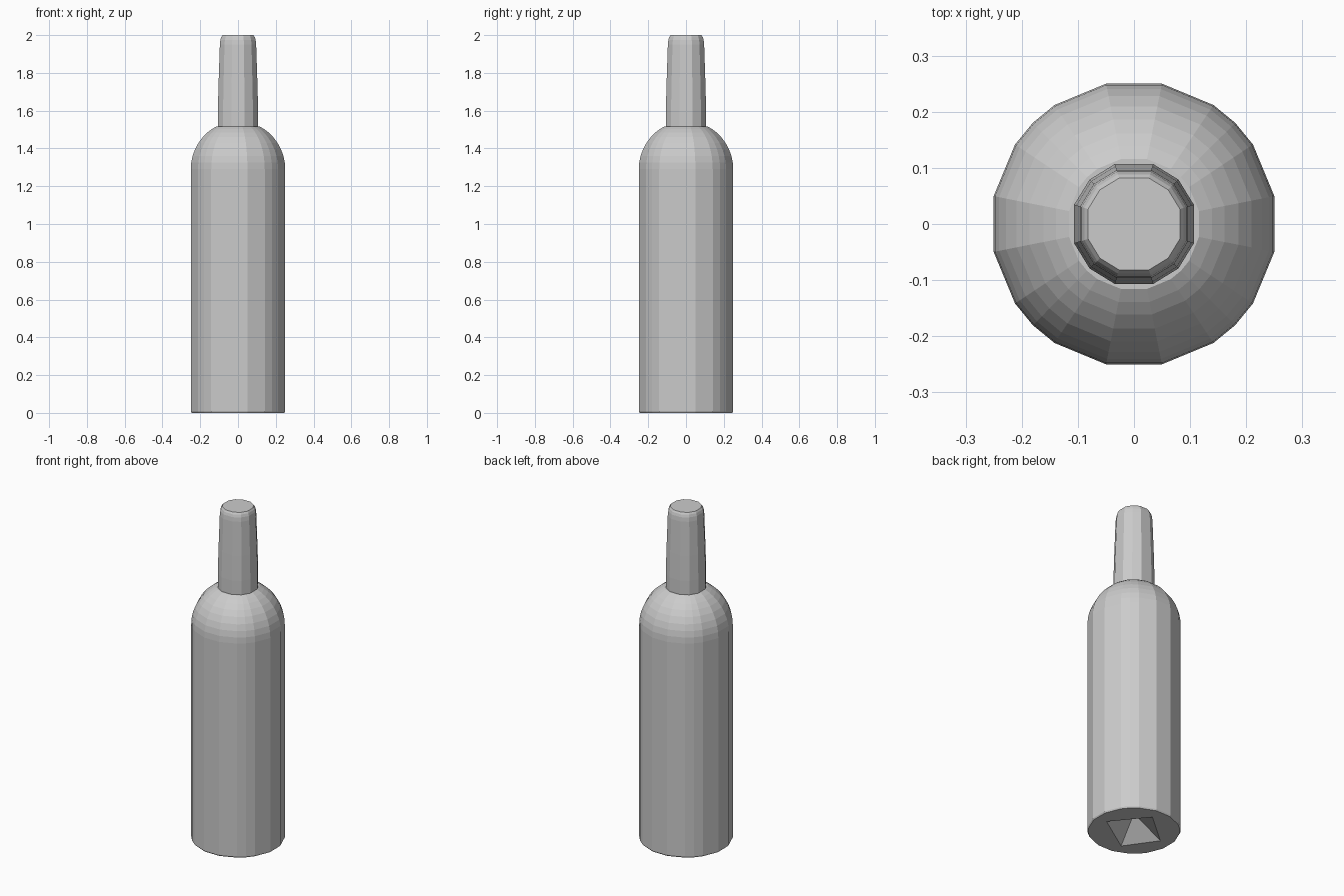
import bpy
import bmesh
from math import sin, cos, radians, sqrt

cube = bpy.data.objects.get("Cube")
if cube:
    bpy.data.objects.remove(cube, do_unlink=True)

grey = bpy.data.materials.new("bottle grey")
grey.use_nodes = True
colour = (0.6, 0.6, 0.6, 1)
grey.diffuse_color = colour
grey.node_tree.nodes["Principled BSDF"].inputs["Base Color"].default_value = colour


def lathe(bm, profile, quadrant):
    """Sweep (radius, z) points round z, repeating one quadrant of angles."""
    angles = [radians(a + 90 * q) for q in range(4) for a in quadrant]
    rings = [[bm.verts.new((r * cos(a), r * sin(a), z)) for a in angles]
             for r, z in profile]
    n = len(angles)
    for low, high in zip(rings, rings[1:]):
        for i in range(n):
            j = (i + 1) % n
            bm.faces.new((low[i], low[j], high[j], high[i]))
    return rings


def loop_edges(bm, ring):
    pairs = zip(ring, ring[1:] + ring[:1])
    return [bm.edges.get(p) or bm.edges.new(p) for p in pairs]


def finish(bm, name):
    bmesh.ops.recalc_face_normals(bm, faces=bm.faces)
    mesh = bpy.data.meshes.new(name)
    bm.to_mesh(mesh)
    bm.free()
    mesh.materials.append(grey)
    obj = bpy.data.objects.new(name, mesh)
    bpy.context.collection.objects.link(obj)
    return obj


# Body: straight faceted wall, then a domed shoulder
R, DOME = 0.255, 1.29
bm = bmesh.new()
heights = [0.035, 0.07, 0.105, 0.14, 0.17, 0.195, 0.212, 0.226]
profile = [(0.25, 0), (R, 0.008), (R, DOME)]
profile += [(sqrt(R * R - h * h), DOME + h) for h in heights]
rings = lathe(bm, profile, (11.25, 33.75, 45, 56.25, 78.75))
bm.faces.new(rings[-1])

# Punt: four-sided pyramid hollow in the base
punt = [bm.verts.new((0.18 * cos(radians(a)), 0.18 * sin(radians(a)), 0))
        for a in (-6, 84, 177, 253)]
apex = bm.verts.new((0, 0, 0.11))
for a, b in zip(punt, punt[1:] + punt[:1]):
    bm.faces.new((a, b, apex))
bmesh.ops.triangle_fill(bm, use_beauty=True,
                        edges=loop_edges(bm, rings[0]) + loop_edges(bm, punt))
finish(bm, "bottle_body")

# Neck: slightly tapered, with a rounded lip and a flat top
bm = bmesh.new()
rings = lathe(bm, [(0.112, 1.49), (0.112, 1.6), (0.108, 1.75), (0.101, 1.95),
                   (0.098, 1.975), (0.093, 1.99), (0.086, 2.0)],
              (18, 45, 72))
bm.faces.new(rings[0])
bm.faces.new(rings[-1])
finish(bm, "bottle_neck")
